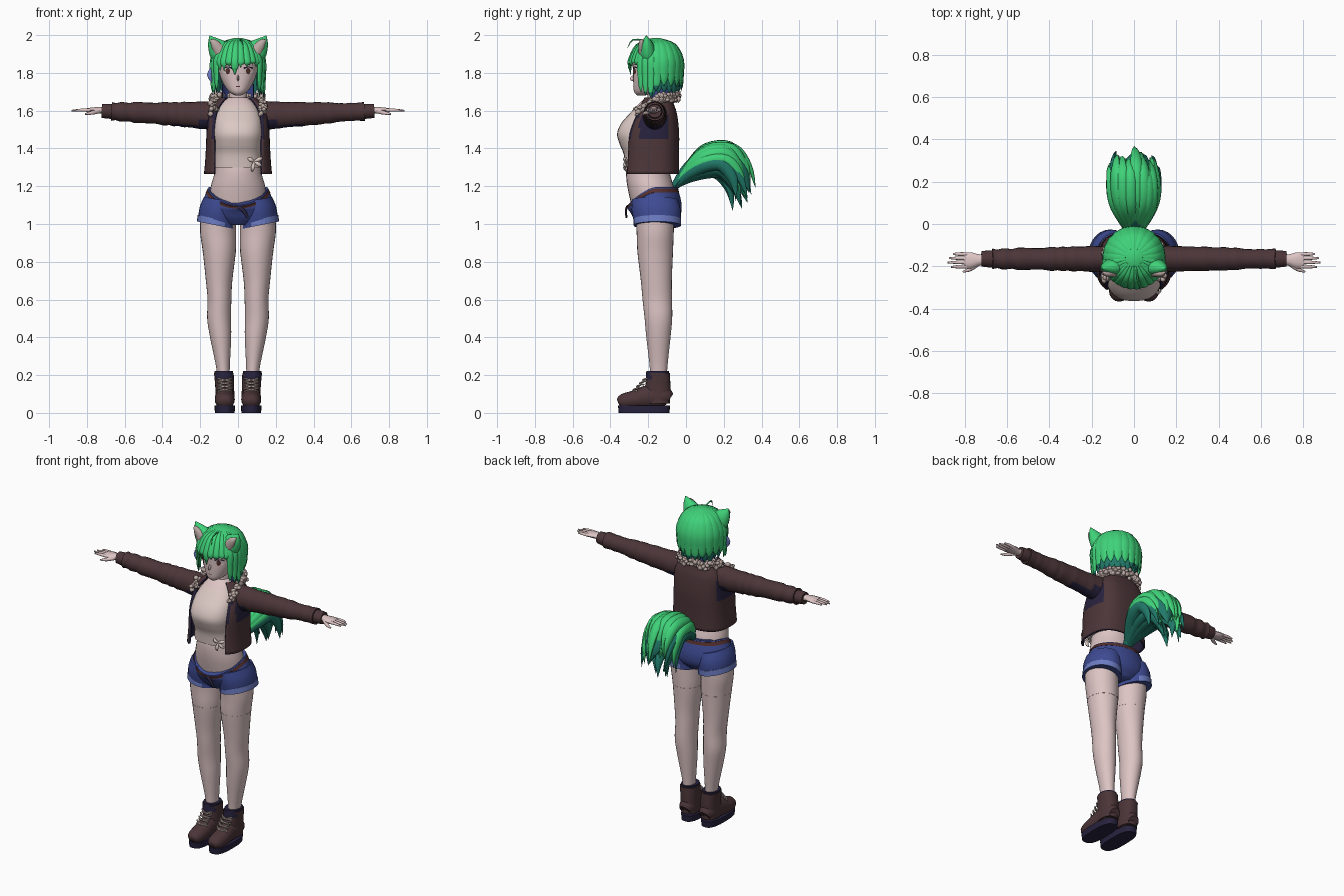
import bpy, bmesh, math, random
from mathutils import Vector, Matrix
random.seed(4)
if "Cube" in bpy.data.objects:
    bpy.data.objects.remove(bpy.data.objects["Cube"])
FRONT, UP, made = (0, -1, 0), (0, 0, 1), []

def material(name, *rgb):
    m = bpy.data.materials.new(name)
    m.use_nodes = True
    m.diffuse_color = (*rgb, 1)
    m.node_tree.nodes["Principled BSDF"].inputs["Base Color"].default_value = (*rgb, 1)
    return m

skin, cloth = material("skin", .72, .55, .55), material("pale cloth", .71, .58, .55)
leather, navy = material("brown leather", .072, .036, .04), material("navy lining", .021, .016, .048)
green, teal = material("green hair", .05, .64, .19), material("teal hair", .015, .19, .14)
denim, pale_denim = material("denim", .048, .07, .29), material("pale denim", .15, .2, .54)
fur, red_brown = material("cream fur", .5, .4, .37), material("red brown", .09, .03, .028)

def finish(bm, name, *mats, rule=None, recalc=True):
    if recalc:
        bmesh.ops.recalc_face_normals(bm, faces=bm.faces)
    bm.normal_update()
    for f in bm.faces:
        f.material_index = int(rule(f.calc_center_median(), f.normal)) if rule else 0
    me = bpy.data.meshes.new(name)
    bm.to_mesh(me)
    bm.free()
    for m in mats:
        me.materials.append(m)
    ob = bpy.data.objects.new(name, me)
    bpy.context.collection.objects.link(ob)
    made.append(ob)
    return ob

def smooth(rows, k):
    """Catmull-Rom interpolation of rows of numbers."""
    out, n = [], len(rows)
    for i in range(n - 1):
        near = [rows[max(0, min(n - 1, i + j))] for j in (-1, 0, 1, 2)]
        for t in (s / k for s in range(k)):
            out.append([q + t / 2 * (r - p + t * (2 * p - 5 * q + 4 * r - w + t * (3 * (q - r) + w - p)))
                        for p, q, r, w in zip(*near)])
    return out + [list(rows[-1])]

def skin_rings(bm, rings, closed=True):
    vs = [[bm.verts.new(p) for p in r] for r in rings]
    n = len(vs[0])
    for a, b in zip(vs, vs[1:]):
        for j in range(n if closed else n - 1):
            bm.faces.new((a[j], a[(j + 1) % n], b[(j + 1) % n], b[j]))
    if closed:
        bm.faces.new(vs[0][::-1])
        bm.faces.new(vs[-1])

def loft(name, rows, *mats, n=28, e=2, gap=False, bend=lambda p: p, rule=None, k=4):
    """Stack of rounded rings; a row is z, x, y, half width, half depth (, opening angle)."""
    rings = []
    for z, x, y, rx, ry, *g in smooth(rows, k):
        g = g[0] if gap else 0
        angles = [g + (2 * math.pi - 2 * g) * j / (n - 1 if gap else n) for j in range(n)]
        rings.append([bend(Vector((x + rx * math.copysign(abs(math.sin(a)) ** (2 / e), math.sin(a)),
                                   y - ry * math.copysign(abs(math.cos(a)) ** (2 / e), math.cos(a)), z)))
                      for a in angles])
    bm = bmesh.new()
    skin_rings(bm, rings, not gap)
    return finish(bm, name, *mats, rule=rule, recalc=not gap)

def tubes(name, mats, *paths, n=8, k=3, rule=None):
    """Swept paths, each (ref, rows); a row is x, y, z, half width, half thickness towards ref."""
    bm = bmesh.new()
    for ref, rows in paths:
        rows, rings = smooth(rows, k), []
        pts = [Vector(r[:3]) for r in rows]
        for i, r in enumerate(rows):
            t = pts[min(i + 1, len(pts) - 1)] - pts[max(i - 1, 0)]
            u = t.cross(Vector(ref)).normalized()
            v = u.cross(t).normalized()
            rings.append([pts[i] + u * r[3] * math.cos(q) + v * r[4] * math.sin(q)
                          for q in (2 * math.pi * j / n for j in range(n))])
        skin_rings(bm, rings)
    return finish(bm, name, *mats, rule=rule)

# Torso, shirt, neck and head
loft("torso", [(1.04, 0, -.165, .15, .11), (1.18, 0, -.185, .147, .122), (1.26, 0, -.2, .127, .117),
               (1.32, 0, -.2, .12, .112), (1.40, 0, -.19, .115, .1)], skin)
loft("shirt", [(1.30, 0, -.2, .128, .122), (1.37, 0, -.204, .126, .126), (1.42, 0, -.214, .13, .136),
               (1.475, 0, -.223, .134, .142), (1.53, 0, -.213, .13, .132), (1.585, 0, -.192, .118, .106),
               (1.64, 0, -.172, .085, .074), (1.67, 0, -.16, .05, .05)], cloth, skin, e=2.5,
     rule=lambda c, nn: c.z > 1.625)
tubes("shirt_knot", [cloth], *[(FRONT, [(.085, -.318, 1.33, .005, .005), (.085 + dx, -.326, 1.33 + dz, .011, .007),
                                        (.085 + dx * 1.6, -.315, 1.33 + dz * 1.6, .004, .003)])
                               for dx, dz in ((.027, .013), (.025, -.014), (-.006, -.032), (-.02, .012))])
loft("neck", [(1.6, 0, -.155, .05, .05), (1.74, 0, -.16, .045, .045)], skin)
head = loft("head", [(1.68, 0, -.238, .014, .02), (1.70, 0, -.215, .048, .06), (1.745, 0, -.185, .08, .094),
                     (1.80, 0, -.17, .1, .11), (1.88, 0, -.165, .106, .115), (1.95, 0, -.16, .08, .09)], skin, e=2.2)
tubes("nose", [skin], (FRONT, [(0, -.272, 1.79, .004, .004), (0, -.285, 1.768, .006, .012), (0, -.28, 1.76, .003, .003)]))

def face_plate(name, x, z, w, h, mat, lift):
    bm = bmesh.new()
    bmesh.ops.create_circle(bm, cap_ends=True, cap_tris=True, segments=20, radius=1,
                            matrix=Matrix.Translation((x, -.45, z)) @ Matrix.Rotation(math.pi / 2, 4, "X")
                            @ Matrix.Diagonal((w, h, 1, 1)))
    mod = finish(bm, name, mat, recalc=False).modifiers.new("wrap", "SHRINKWRAP")
    mod.target, mod.wrap_method, mod.wrap_mode = head, "PROJECT", "ABOVE_SURFACE"
    mod.use_project_y, mod.offset = True, lift

for s, side in ((1, "left"), (-1, "right")):
    face_plate(side + "_eye_lash", s * .053, 1.826, .026, .007, navy, .002)
    face_plate(side + "_eye_white", s * .053, 1.81, .023, .018, cloth, .004)
    face_plate(side + "_iris", s * .051, 1.81, .011, .017, red_brown, .006)
face_plate("mouth", 0, 1.728, .014, .002, red_brown, .002)

# Hair cap with overlapping locks
bm = bmesh.new()
bmesh.ops.create_uvsphere(bm, u_segments=32, v_segments=20, radius=1,
                          matrix=Matrix.Translation((0, -.158, 1.84)) @ Matrix.Diagonal((.133, .133, .146, 1)))
bmesh.ops.delete(bm, context="VERTS", geom=[v for v in bm.verts if v.co.z < 1.755 or
                                            (v.co.z < 1.89 and v.co.y < -.2)])
finish(bm, "hair_cap", green, recalc=False)

def locks(name, mats, angles, end, reach=1, width=.034, fade=0):
    paths = []
    for deg in angles:
        d = Vector((math.sin(math.radians(deg)), -math.cos(math.radians(deg)), 0))
        tip = end(abs(deg)) + random.uniform(-.018, .018)
        prof = [(.04, 1.975, .4), (.10, 1.945, .8), (.136, 1.87, 1),
                (.137, (1.87 + tip) / 2, .85), (.136, tip + .03, .55), (.132, tip, .04)]
        paths.append((d, [(d.x * r * reach, -.158 + d.y * r * reach, z, width * f, .011 * f) for r, z, f in prof]))
    tubes(name, mats, *paths, rule=lambda c, nn: c.z < fade)

locks("fringe", [green], (-44, -33, -20, -7, 6, 21, 34, 45), lambda d: 1.80 if d == 7 else 1.845 - .0006 * d, 1.02, .021)
locks("side_locks", [green, teal], (-78, -66, -54, 54, 66, 78), lambda d: 1.69 + (70 - d) * .001, 1.03, .022, 1.705)
locks("back_hair", [green, teal], range(90, 271, 18), lambda d: 1.715, 1.0, .033, 1.735)
locks("under_hair", [teal], range(80, 281, 16), lambda d: 1.69, .86, .034)
loft("nape_lining", [(1.66, 0, -.15, .085, .085, 1.2), (1.74, 0, -.155, .085, .085, 1.2)], denim, gap=True)
tubes("loose_strand", [green], ((1, 0, 0), [(.01, -.2, 1.97, .004, .004), (.02, -.28, 1.975, .004, .004),
                                            (.03, -.31, 1.93, .001, .001)]))
tubes("hair_ribbon", [pale_denim], (FRONT, [(-.135, -.2, 1.83, .006, .006), (-.15, -.21, 1.79, .014, .008),
                                            (-.14, -.21, 1.75, .002, .002)]))

# Tail of overlapping tufts
spine = [(-.06, 1.20, .1, .4), (.02, 1.28, .6, .9), (.11, 1.335, 1, 1.1), (.21, 1.34, 1.05, 1.05),
         (.28, 1.26, .95, .75), (.305, 1.16, .8, .03)]

def tufts(name, mat, angles, spread, thick):
    paths = []
    for deg in angles:
        c, s = math.cos(math.radians(deg)) * spread, math.sin(math.radians(deg)) * spread
        jx, jy, jz = (random.uniform(-.04, .04) for _ in "xyz")
        paths.append(((c, 0, s + .01),
                      [(c * .1 * g + jx * (i / 5) ** 2, y + .03 * s * g * (i > 2) + jy * (i / 5) ** 2,
                        z + s * .07 * g + jz * (i / 5) ** 2, thick * f, thick * .7 * f)
                       for i, (y, z, g, f) in enumerate(spine)]))
    tubes(name, [mat], *paths, k=4)

tufts("tail_core", teal, (90,), .1, .075)
tufts("tail_upper_tufts", green, range(0, 181, 20), 1, .03)
tufts("tail_inner_tufts", green, (20, 55, 90, 125, 160), .65, .036)
tufts("tail_edge_tufts", teal, (-12, 10, 170, 192), .95, .024)
tufts("tail_lower_tufts", teal, range(205, 336, 26), .95, .034)

# Jacket shell with lining and fur collar
jacket = loft("jacket_body", [(1.265, 0, -.187, .18, .15, .66), (1.36, 0, -.185, .172, .148, .7),
                              (1.48, 0, -.182, .167, .146, .76), (1.58, 0, -.165, .16, .118, .72),
                              (1.63, 0, -.16, .135, .098, .7), (1.67, 0, -.155, .09, .08, .75)],
              leather, navy, n=40, e=2.8, gap=True,
              rule=lambda c, nn: 1.45 < c.z < 1.6 and (abs(c.x) > .148 and c.y > -.25 or abs(c.x) < .138 and c.y < -.22))
lining = jacket.modifiers.new("lining", "SOLIDIFY")
lining.thickness, lining.offset, lining.material_offset, lining.material_offset_rim = .012, -1, 1, 1
bm = bmesh.new()
for i in range(280):
    a = math.radians(-146 + 292 * i / 279)
    front = max(0, -math.cos(a))
    x = math.copysign(.128, a) if front else .122 * math.sin(a)
    p = Vector((x, -.145 + (.09 + .05 * front) * math.cos(a), 1.682 - .1 * front - .015 * abs(math.sin(a))))
    p += Vector([random.uniform(-.018, .018) for _ in "xyz"])
    size = [random.uniform(.01, .019) for _ in "xyz"]
    bmesh.ops.create_icosphere(bm, subdivisions=1, radius=1, matrix=Matrix.Translation(p) @ Matrix.Diagonal((*size, 1)))
finish(bm, "fur_collar", fur)

def slant(p):
    return p + Vector((0, 0, (abs(p.x) - .11) * .2))

for s, side in ((1, "left"), (-1, "right")):
    # Sleeve, cuff and hand
    rows = []
    for f in (i / 24 for i in range(25)):
        w = random.uniform(-.004, .004) * (.3 + f)
        rows.append((s * (.1 + .57 * f), -.165, 1.572 + .024 * f, .064 - .018 * f + w, .082 - .035 * f ** .7 + w))
    tubes(side + "_sleeve", [leather, navy], (UP, rows), n=20, k=2,
          rule=lambda c, nn: abs(c.x) < .35 and nn.z < -.72 or abs(c.x) < .21 and c.z < 1.55)
    tubes(side + "_sleeve_cuff", [leather], (UP, [(s * .655, -.165, 1.596, .041, .04), (s * .69, -.165, 1.597, .04, .039),
                                                  (s * .722, -.165, 1.598, .036, .036)]), n=20)
    fingers = [(UP, [(s * .785, y, 1.602, .009, .009), (s * .83, y * 1.03 + .005, 1.603, .0085, .008),
                     (s * reach, y * 1.06 + .01, 1.6, .004, .004)])
               for y, reach in ((-.201, .865), (-.181, .882), (-.162, .876), (-.143, .855))]
    tubes(side + "_hand", [skin], *fingers,
          (UP, [(s * .69, -.168, 1.6, .026, .02), (s * .73, -.17, 1.602, .026, .018),
                (s * .77, -.172, 1.603, .038, .015), (s * .805, -.172, 1.602, .036, .01)]),
          (UP, [(s * .735, -.185, 1.598, .012, .012), (s * .775, -.214, 1.588, .01, .01),
                (s * .81, -.226, 1.582, .004, .004)]), n=10)
    # Cat ear with fur inside
    for part, mat, dy, f in (("ear", green, 0, 1), ("inner_ear", fur, -.026, .55)):
        tubes(side + "_" + part, [mat],
              (FRONT, [(s * .082, -.2 + dy, 1.895, .062 * f, .045 * f), (s * .105, -.204 + dy, 1.928, .056 * f, .04 * f),
                       (s * .13, -.208 + dy, 1.962, .034 * f, .026 * f),
                       (s * .15, -.21 + dy * .6, 1.997 - .05 * (1 - f), .002, .002)]), n=12)
    # Leg with stocking edge
    loft(side + "_leg", [(1.03, s * .105, -.165, .094, .102), (.95, s * .105, -.163, .095, .098),
                         (.85, s * .099, -.163, .087, .094), (.70, s * .1, -.157, .07, .082),
                         (.60, s * .098, -.152, .063, .078), (.50, s * .1, -.146, .063, .073),
                         (.40, s * .092, -.146, .056, .064), (.22, s * .078, -.145, .034, .045),
                         (.10, s * .074, -.145, .034, .045)], skin)
    loft(side + "_stocking_edge", [(.845, s * .099, -.163, .0875, .0945), (.85, s * .099, -.163, .088, .095)], skin, k=1)
    # Shorts leg and turned-up cuff
    loft(side + "_shorts_leg", [(1.0, s * .112, -.152, .1, .122), (1.07, s * .105, -.157, .098, .13),
                                (1.13, s * .095, -.165, .085, .122)], denim, bend=slant)
    loft(side + "_shorts_cuff", [(.992, s * .114, -.152, .104, .126), (1.027, s * .112, -.152, .101, .126)],
         pale_denim, denim, bend=slant, k=1, rule=lambda c, nn: abs(c.x) < .06 or nn.z < -.8)
    # Boot
    loft(side + "_boot_sole", [(0, s * .07, -.222, .052, .134), (.038, s * .07, -.222, .055, .138)], navy, e=2.8, k=1)
    tubes(side + "_boot_foot", [leather],
          (UP, [(s * .07, -.088, .07, .035, .035), (s * .07, -.12, .085, .05, .06), (s * .07, -.2, .085, .05, .062),
                (s * .07, -.27, .07, .053, .05), (s * .07, -.335, .06, .045, .04), (s * .07, -.358, .052, .025, .02)]), n=20)
    loft(side + "_boot_shaft", [(.05, s * .07, -.148, .05, .062), (.13, s * .07, -.148, .05, .066),
                                (.212, s * .075, -.148, .052, .062)], leather, navy, e=2.4,
         rule=lambda c, nn: c.y < -.185 and c.z > .17)
    loft(side + "_boot_lining", [(.19, s * .075, -.152, .049, .061), (.222, s * .075, -.15, .049, .06)], navy, k=1)
    tubes(side + "_boot_laces", [fur],
          *[(FRONT, [(s * .07 - .036, y + .014, z - q * .008, .005, .005), (s * .07, y - .006, z, .005, .005),
                     (s * .07 + .036, y + .014, z + q * .008, .005, .005)])
            for y, z in ((-.272, .122), (-.254, .14), (-.238, .157), (-.222, .174)) for q in (1, -1)], n=6)

# Shorts and belt dipping at the front
def dip(p):
    front = max(0, min(1, (-.16 - p.y) / .15))
    return p - Vector((0, 0, .095 * front ** 1.6 * max(0, min(1, (p.z - 1.05) / .13))))

loft("shorts", [(.995, 0, -.157, .09, .09), (1.04, 0, -.157, .18, .126), (1.09, 0, -.16, .192, .137),
                (1.14, 0, -.168, .18, .138), (1.195, 0, -.178, .156, .132)], denim, n=48, bend=dip)
loft("belt", [(1.168, 0, -.174, .171, .137), (1.188, 0, -.178, .162, .136)], red_brown, n=48, bend=dip, k=1)
tubes("belt_end", [navy], (FRONT, [(0, -.312, 1.09, .012, .005), (.03, -.318, 1.07, .01, .006), (.05, -.315, 1.035, .008, .005)]))

# Shading
for ob in bpy.context.scene.objects:
    ob.select_set(ob in made)
bpy.context.view_layer.objects.active = made[0]
bpy.ops.object.shade_smooth_by_angle(angle=math.radians(50))
